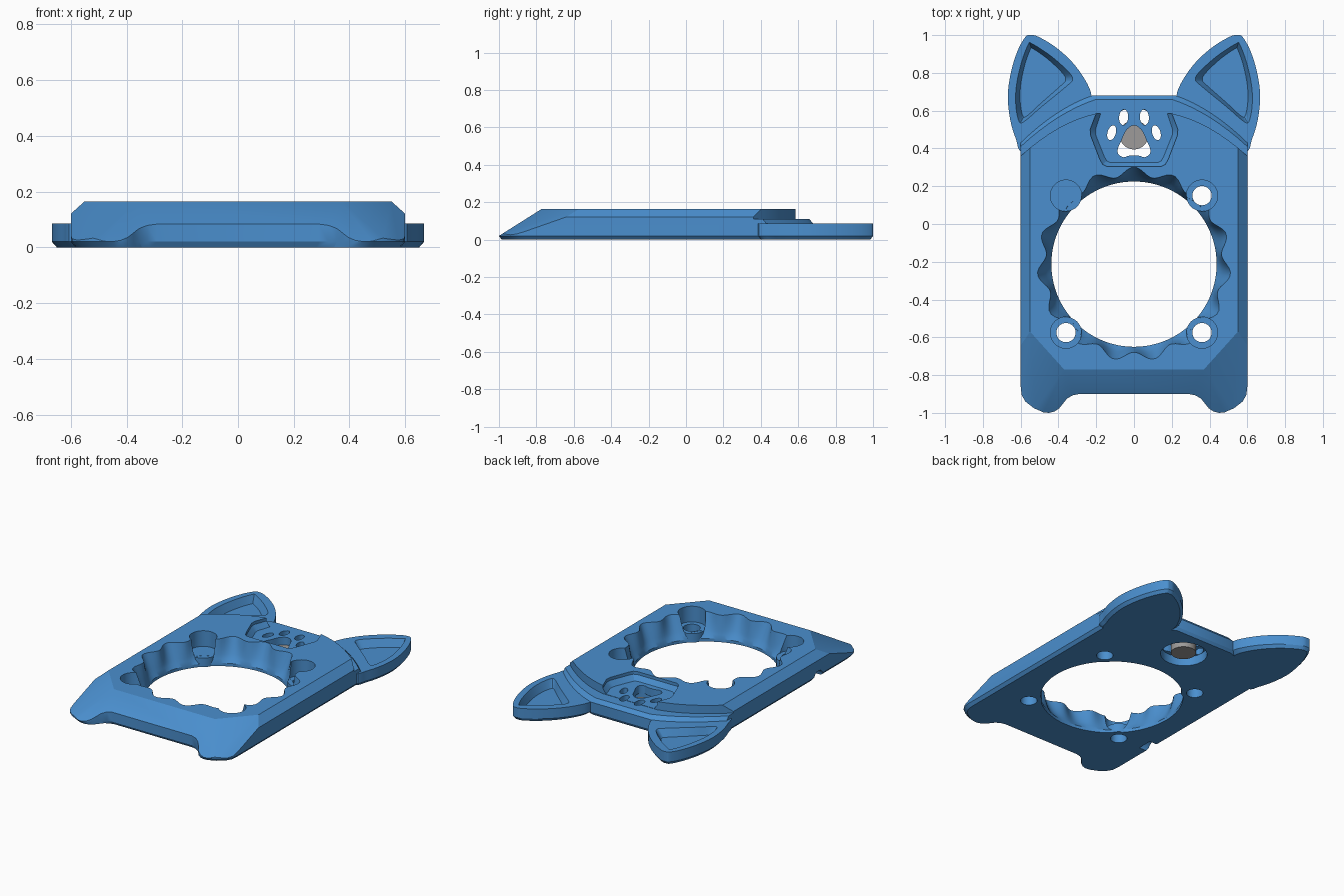
import bpy, bmesh, math
from mathutils import Vector

if "Cube" in bpy.data.objects:
    bpy.data.objects.remove(bpy.data.objects["Cube"])


def material(name, rgb):
    m = bpy.data.materials.new(name)
    m.diffuse_color = (*rgb, 1)
    m.use_nodes = True
    m.node_tree.nodes["Principled BSDF"].inputs["Base Color"].default_value = m.diffuse_color
    return m


BLUE = material("blue plastic", (0.069, 0.275, 0.62))
GREY = material("grey metal", (0.34, 0.33, 0.32))


def make(name, bm, mat=BLUE):
    bmesh.ops.recalc_face_normals(bm, faces=bm.faces)
    me = bpy.data.meshes.new(name)
    bm.to_mesh(me)
    bm.free()
    me.materials.append(mat)
    ob = bpy.data.objects.new(name, me)
    bpy.context.collection.objects.link(ob)
    return ob


def loft(name, rings, mat=BLUE):
    """Closed solid through rings of (points, z) with equal point counts."""
    bm = bmesh.new()
    loops = [[bm.verts.new((x, y, z)) for x, y in pts] for pts, z in rings]
    n = len(loops[0])
    for a, b in zip(loops, loops[1:]):
        for i in range(n):
            j = (i + 1) % n
            bm.faces.new((a[i], a[j], b[j], b[i]))
    bm.faces.new(loops[0][::-1])
    bm.faces.new(loops[-1])
    bmesh.ops.remove_doubles(bm, verts=bm.verts, dist=1e-5)
    return make(name, bm, mat)


def boolean(target, other, op="DIFFERENCE"):
    m = target.modifiers.new("cut", "BOOLEAN")
    m.operation, m.object, m.solver = op, other, "EXACT"
    bpy.context.view_layer.objects.active = target
    bpy.ops.object.modifier_apply(modifier=m.name)
    bpy.data.objects.remove(other)


def mirrored(half):
    return half + [(-x, y) for x, y in reversed(half)]


def ellipse(cx, cy, rx, ry, tilt=0.0, n=32):
    c, s = math.cos(tilt), math.sin(tilt)
    out = []
    for i in range(n):
        a = 2 * math.pi * i / n
        u, v = rx * math.cos(a), ry * math.sin(a)
        out.append((cx + u * c - v * s, cy + u * s + v * c))
    return out


def scaled(pts, fx, fy):
    cx = sum(p[0] for p in pts) / len(pts)
    cy = sum(p[1] for p in pts) / len(pts)
    return [(cx + (x - cx) * fx, cy + (y - cy) * fy) for x, y in pts]


def smooth(pts, steps=4):
    """Closed Catmull-Rom curve through the points."""
    out, n = [], len(pts)
    for i in range(n):
        p = [Vector(pts[(i + k) % n]) for k in (-1, 0, 1, 2)]
        for k in range(steps):
            t = k / steps
            q = 0.5 * (2 * p[1] + (p[2] - p[0]) * t
                       + (2 * p[0] - 5 * p[1] + 4 * p[2] - p[3]) * t * t
                       + (3 * p[1] - p[0] - 3 * p[2] + p[3]) * t ** 3)
            out.append((q.x, q.y))
    return out


# Body: two front feet, straight sides, stepped curved shoulders
front = [(0.29, -0.9), (0.325, -0.907), (0.355, -0.925), (0.375, -0.95), (0.395, -0.975),
         (0.42, -0.992), (0.45, -1.0), (0.48, -0.997), (0.53, -0.975), (0.575, -0.94),
         (0.595, -0.905), (0.6, -0.86)]


def outline(width, ya, yb, bulge):
    arc = []
    for i in range(9):
        t = i / 8
        arc.append((0.6 + (width - 0.6) * t, ya + (yb - ya) * t + bulge * 4 * t * (1 - t)))
    return mirrored(front + arc)


base = outline(0.22, 0.43, 0.68, 0.03)
shelf = outline(0.2, 0.41, 0.66, 0.03)
block = outline(0.2, 0.36, 0.585, 0.035)
bottom = [(x * 0.972, y * 0.985) for x, y in base]
body = loft("body", [(bottom, 0), (base, 0.02), (base, 0.085), (shelf, 0.11),
                     (block, 0.11), (block, 0.165)])

# Sloped front, corner facets and side chamfers
bm = bmesh.new()
bmesh.ops.create_cube(bm, size=3)
planes = [((0, -0.77, 0.165), (0, -0.145, 0.23))]
for s in (-1, 1):
    planes += [((s * 0.37, -0.77, 0.165), (s * 0.389, -0.35, 1)),
               ((s * 0.55, 0, 0.165), (s * 0.045, 0, 0.05))]
for co, no in planes:
    bmesh.ops.bisect_plane(bm, geom=bm.verts[:] + bm.edges[:] + bm.faces[:],
                           plane_co=co, plane_no=Vector(no).normalized(), clear_outer=True)
    bmesh.ops.holes_fill(bm, edges=bm.edges[:], sides=0)
boolean(body, make("chamfer_hull", bm), "INTERSECT")

# Ears with tapered pockets
ear = [(0.55, 1.0), (0.575, 0.99), (0.615, 0.92), (0.65, 0.81), (0.668, 0.68), (0.655, 0.55),
       (0.625, 0.45), (0.59, 0.38), (0.45, 0.42), (0.25, 0.62), (0.225, 0.68), (0.26, 0.765),
       (0.33, 0.86), (0.42, 0.94), (0.51, 0.993)]
pocket = [(0.54, 0.955), (0.56, 0.95), (0.595, 0.86), (0.622, 0.74), (0.627, 0.64), (0.612, 0.55),
          (0.585, 0.54), (0.49, 0.62), (0.35, 0.735), (0.325, 0.765), (0.345, 0.805), (0.44, 0.89)]
for s in (-1, 1):
    e = [(s * x, y) for x, y in smooth(ear)]
    p = [(s * x, y) for x, y in smooth(pocket)]
    ear_ob = loft("ear", [(scaled(e, 0.9, 0.94), 0), (e, 0.02), (e, 0.085)])
    boolean(ear_ob, loft("ear_pocket", [(scaled(p, 0.8, 0.86), 0.035), (p, 0.086), (p, 0.12)]))
    boolean(body, ear_ob, "UNION")

# Large opening, round at the bottom and scalloped at the top
CY, R, N = -0.2125, 0.4375, 150


def scallop(t):
    pts = []
    for i in range(N):
        a = 2 * math.pi * i / N
        r = R + t ** 0.75 * (0.052 + 0.024 * math.cos(15 * (a - math.pi / 2)))
        pts.append((r * math.cos(a), CY + r * math.sin(a)))
    return pts


rings = [(scallop(0), -0.05), (scallop(0), 0.02)]
rings += [(scallop(k / 6), 0.02 + 0.145 * k / 6) for k in range(1, 7)]
boolean(body, loft("opening", rings + [(scallop(1), 0.25)]))

# Screw seats: boss, counterbore and through hole at each corner
for x in (-0.36, 0.36):
    for y in (0.15, -0.575):
        boss = ellipse(x, y, 0.083, 0.083)
        hole = ellipse(x, y, 0.051, 0.051)
        boolean(body, loft("boss", [(boss, 0.001), (boss, 0.06)]), "UNION")
        boolean(body, loft("counterbore", [(boss, 0.061), (boss, 0.3)]))
        boolean(body, loft("screw_hole", [(hole, -0.1), (hole, 0.3)]))

# Sunken bay at the back, open towards the shoulders
bay = mirrored([(0.145, 0.305), (0.165, 0.315), (0.18, 0.34), (0.23, 0.47), (0.232, 0.5),
                (0.2, 0.585), (0.2, 0.63)])
bay_floor = [(x * 0.88, y + (0.02 if y < 0.4 else 0)) for x, y in bay]
boolean(body, loft("bay", [(bay_floor, 0.112), (bay, 0.145), (bay, 0.3)]))

# Paw-shaped holes with a hollow underneath
hollow = ellipse(0, 0.475, 0.145, 0.14, n=24)
boolean(body, loft("hollow", [(hollow, -0.05), (hollow, 0.06)]))
pad = smooth(mirrored([(0.025, 0.362), (0.055, 0.353), (0.083, 0.37), (0.085, 0.4),
                       (0.065, 0.445), (0.045, 0.49), (0.015, 0.518)]), 3)
paw = [pad]
for s in (-1, 1):
    paw += [ellipse(s * 0.055, 0.565, 0.024, 0.041, s * 0.08),
            ellipse(s * 0.118, 0.483, 0.022, 0.04, s * 0.3)]
for shape in paw:
    boolean(body, loft("paw_hole", [(shape, 0.03), (shape, 0.3)]))

# Cable notch in the left side
notch = ellipse(0, 0, 0.05, 0.05)
notch_ob = loft("cable_notch", [(notch, -0.07), (notch, 0.07)])
notch_ob.rotation_euler = (0, math.pi / 2, 0)
notch_ob.location = (-0.6, -0.53, 0)
bpy.context.view_layer.update()
boolean(body, notch_ob)

# Round magnet under the paw pad
disc = ellipse(0, 0.472, 0.077, 0.077, n=40)
magnet = loft("magnet", [(disc, 0.01), (disc, 0.0615)], GREY)

for ob in (body, magnet):
    bpy.ops.object.select_all(action="DESELECT")
    ob.select_set(True)
    bpy.context.view_layer.objects.active = ob
    bpy.ops.object.shade_smooth_by_angle(angle=math.radians(25))
